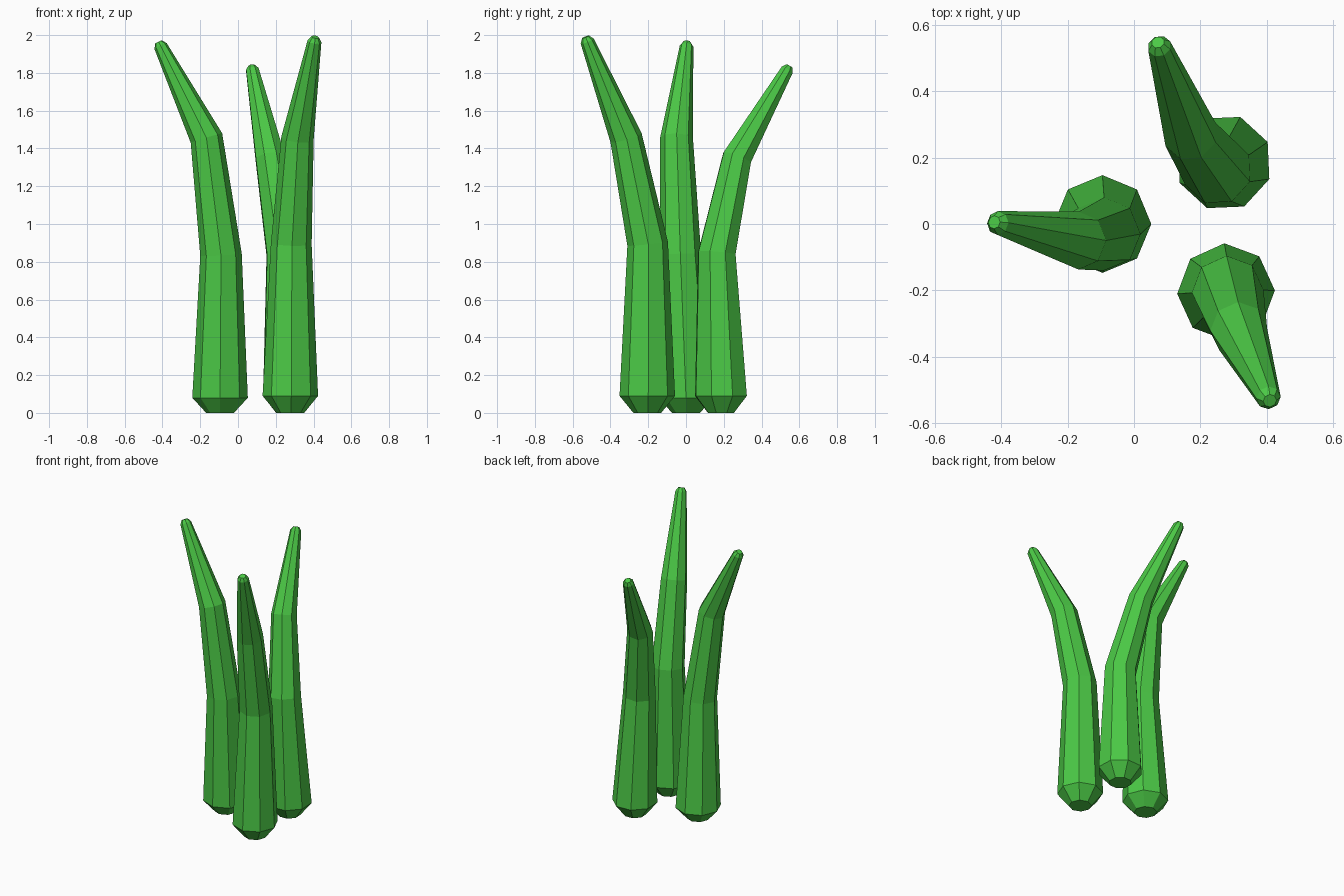
import bpy, bmesh
from math import cos, sin, pi, radians
from mathutils import Vector

if "Cube" in bpy.data.objects:
    bpy.data.objects.remove(bpy.data.objects["Cube"])

SIDES = 8
green = bpy.data.materials.new("stalk_green")
green.diffuse_color = (0.07, 0.58, 0.06, 1)
green.use_nodes = True
green.node_tree.nodes["Principled BSDF"].inputs["Base Color"].default_value = green.diffuse_color


def stalk(name, path, twist):
    """Sweep an octagon along (x, y, z, radius) points, with bevelled ends."""
    pts = [Vector(p[:3]) for p in path]
    rad = [p[3] for p in path]
    dirs = [Vector((0, 0, 1))]
    for i in range(1, len(pts) - 1):
        a = (pts[i] - pts[i - 1]).normalized()
        b = (pts[i + 1] - pts[i]).normalized()
        dirs.append((a + b).normalized())
    dirs.append((pts[-1] - pts[-2]).normalized())

    # narrower rings that round off the root and the tip
    rings = [(pts[0] * 1, rad[0] * 0.5, dirs[0])]
    rings[0][0].z = 0
    rings += list(zip(pts, rad, dirs))
    rings.append((pts[-1] + dirs[-1] * 0.024, rad[-1] * 0.55, dirs[-1]))

    bm = bmesh.new()
    loops = []
    for c, r, d in rings:
        q = Vector((0, 0, 1)).rotation_difference(d)
        loop = []
        for k in range(SIDES):
            a = 2 * pi * k / SIDES + radians(twist)
            loop.append(bm.verts.new(c + q @ Vector((r * cos(a), r * sin(a), 0))))
        loops.append(loop)
    for lo, hi in zip(loops, loops[1:]):
        for k in range(SIDES):
            j = (k + 1) % SIDES
            bm.faces.new((lo[k], lo[j], hi[j], hi[k]))
    bm.faces.new(loops[0][::-1])
    bm.faces.new(loops[-1])
    me = bpy.data.meshes.new(name)
    bm.to_mesh(me)
    bm.free()
    me.materials.append(green)
    bpy.context.collection.objects.link(bpy.data.objects.new(name, me))


# three leaning stalks: root, lower bend, upper bend, tip
stalk("left_stalk", [(-0.095, 0, 0.08, 0.147), (-0.09, -0.03, 0.837, 0.11),
                     (-0.167, -0.05, 1.455, 0.087), (-0.41, 0.003, 1.942, 0.036)], 0)
stalk("back_stalk", [(0.27, 0.185, 0.09, 0.146), (0.25, 0.163, 0.845, 0.106),
                     (0.17, 0.27, 1.35, 0.083), (0.076, 0.535, 1.815, 0.036)], 25)
stalk("front_stalk", [(0.277, -0.205, 0.09, 0.147), (0.282, -0.203, 0.895, 0.108),
                      (0.315, -0.317, 1.455, 0.086), (0.405, -0.523, 1.968, 0.037)], 2)
